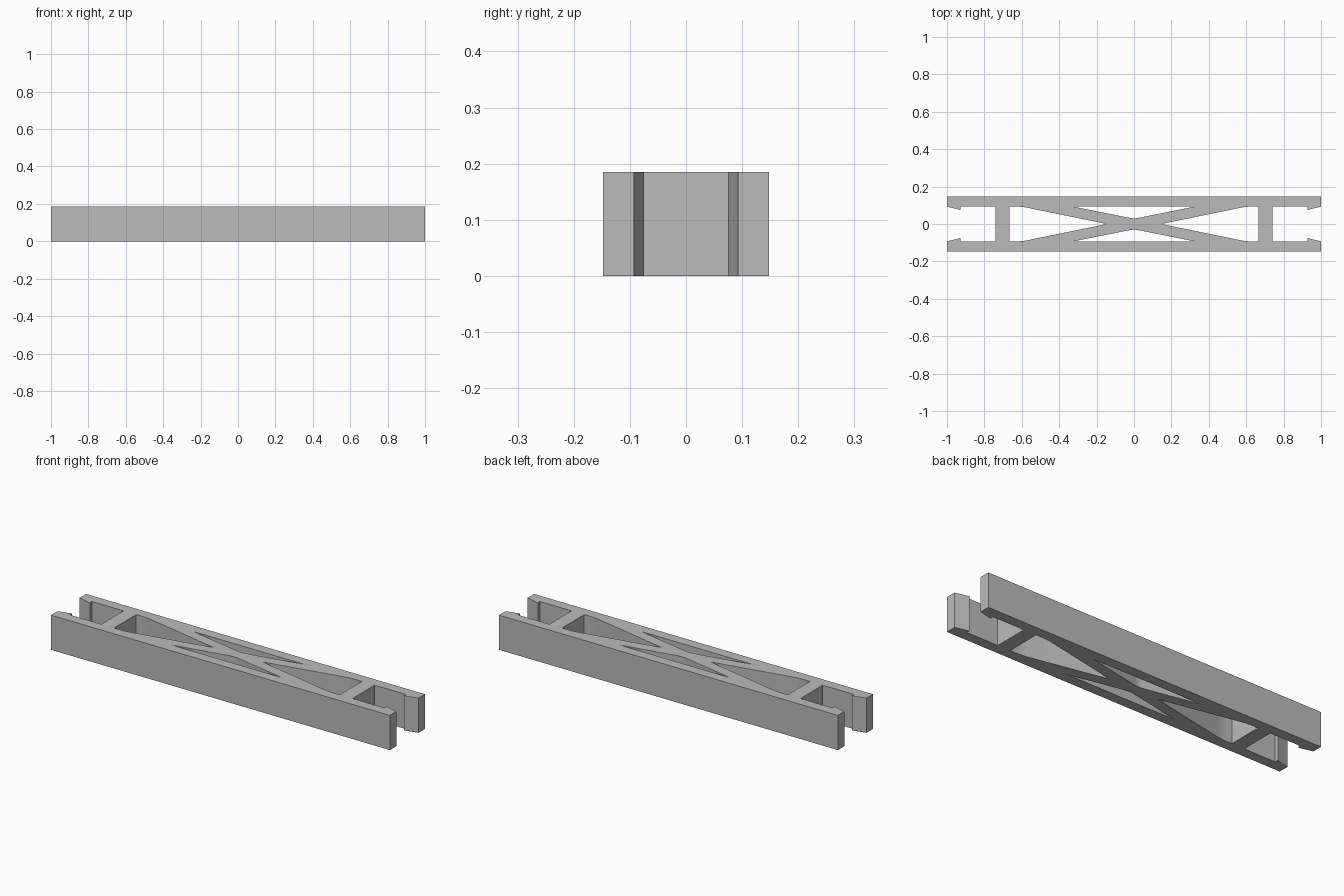
import bpy
import bmesh
from mathutils import Vector

cube = bpy.data.objects.get("Cube")
if cube:
    bpy.data.objects.remove(cube, do_unlink=True)

HEIGHT = 0.185
OUTER = 0.148    # outer face of the side rails
INNER = 0.093    # inner face of the side rails
BAR_IN, BAR_OUT = 0.666, 0.741

grey = bpy.data.materials.new("plain grey")
grey.use_nodes = True
colour = (0.5, 0.5, 0.5, 1)
grey.diffuse_color = colour
grey.node_tree.nodes["Principled BSDF"].inputs["Base Color"].default_value = colour


def rounded(a, corner, b, size, steps=6):
    """Points easing the corner between neighbours a and b."""
    a, c, b = Vector(a), Vector(corner), Vector(b)
    p = c + (a - c).normalized() * size
    q = c + (b - c).normalized() * size
    points = []
    for i in range(steps + 1):
        t = i / steps
        points.append(tuple(p * (1 - t) ** 2 + c * 2 * t * (1 - t) + q * t * t))
    return points


def mirror(points, sx, sy):
    return [(x * sx, y * sy) for x, y in points]


# Outline: rails with a snap hook on each open end
arm = [(1, OUTER), (1, INNER), (0.927, 0.075), (0.927, INNER), (BAR_OUT, INNER)]
right_end = arm + mirror(arm[::-1], 1, -1)
outline = right_end + mirror(right_end[::-1], -1, 1)

# Large pocket between the end bar and the cross brace
tip, shoulder, back = (0.145, 0), (0.6, INNER), (BAR_IN, INNER)
upper = rounded(tip, shoulder, back, 0.03) + [back]
pocket = [tip] + upper + mirror(upper[::-1], 1, -1)

# Slim triangle between the cross brace and a rail
left, apex, right = (-0.325, INNER), (0, 0.028), (0.325, INNER)
slim = [left] + rounded(left, apex, right, 0.025) + [right]

# Fill the outline, with the holes, and extrude it
curve = bpy.data.curves.new("brace_profile", "CURVE")
curve.dimensions = "2D"
curve.fill_mode = "BOTH"
curve.extrude = HEIGHT / 2
for loop in (outline, pocket, mirror(pocket, -1, 1), slim, mirror(slim, 1, -1)):
    spline = curve.splines.new("POLY")
    spline.points.add(len(loop) - 1)
    spline.use_cyclic_u = True
    for point, (x, y) in zip(spline.points, loop):
        point.co = (x, y, 0, 1)

helper = bpy.data.objects.new("profile_helper", curve)
bpy.context.collection.objects.link(helper)
bpy.context.view_layer.update()
graph = bpy.context.evaluated_depsgraph_get()
mesh = bpy.data.meshes.new_from_object(helper.evaluated_get(graph))
bpy.data.objects.remove(helper, do_unlink=True)

# Weld the caps to the walls and stand the part on the ground
bm = bmesh.new()
bm.from_mesh(mesh)
bmesh.ops.remove_doubles(bm, verts=bm.verts, dist=0.0002)
bmesh.ops.translate(bm, verts=bm.verts, vec=(0, 0, HEIGHT / 2))
bmesh.ops.recalc_face_normals(bm, faces=bm.faces)
bm.to_mesh(mesh)
bm.free()

mesh.materials.clear()
mesh.materials.append(grey)
frame = bpy.data.objects.new("braced_frame", mesh)
bpy.context.collection.objects.link(frame)
bpy.context.view_layer.objects.active = frame
frame.select_set(True)
bpy.ops.object.shade_smooth_by_angle(angle=0.17)
